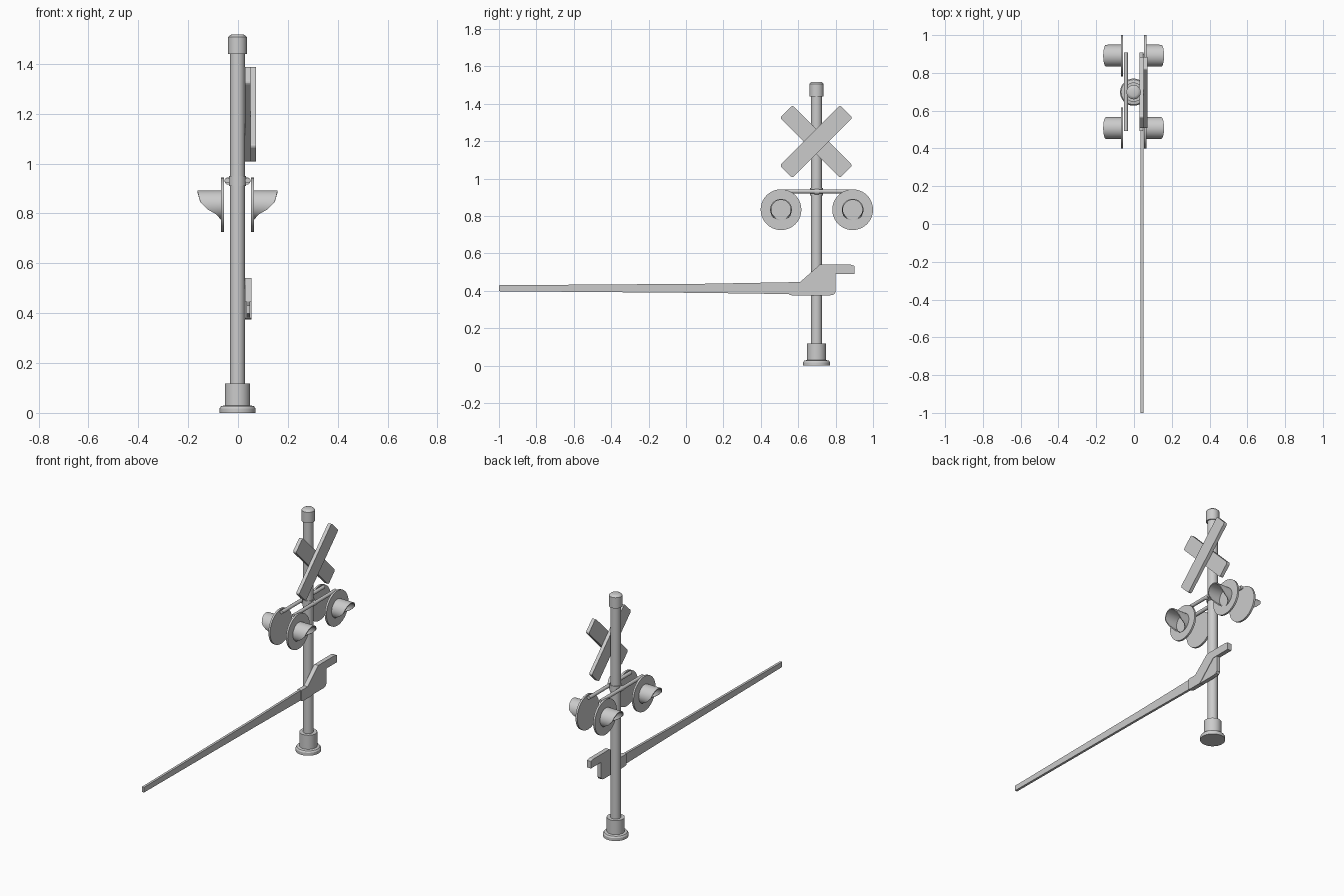
import bpy, bmesh
from math import sin, cos, pi, radians

if "Cube" in bpy.data.objects:
    bpy.data.objects.remove(bpy.data.objects["Cube"])

CX, CY = -0.002, 0.698      # pole axis


def finish(name, bm, smooth=True):
    bmesh.ops.recalc_face_normals(bm, faces=bm.faces[:])
    me = bpy.data.meshes.new(name)
    bm.to_mesh(me)
    bm.free()
    ob = bpy.data.objects.new(name, me)
    bpy.context.collection.objects.link(ob)
    if smooth:
        bpy.ops.object.select_all(action='DESELECT')
        ob.select_set(True)
        bpy.context.view_layer.objects.active = ob
        bpy.ops.object.shade_smooth_by_angle(angle=radians(30))
    return ob


def lathe(name, profile, loc, rot=(0, 0, 0), n=32):
    """Closed solid of revolution from (radius, height) pairs."""
    bm = bmesh.new()
    rings = [[bm.verts.new((r * cos(2 * pi * i / n), r * sin(2 * pi * i / n), h))
              for i in range(n)] for r, h in profile]
    for a, b in zip(rings, rings[1:]):
        for i in range(n):
            j = (i + 1) % n
            bm.faces.new((a[i], a[j], b[j], b[i]))
    bm.faces.new(rings[0])
    bm.faces.new(rings[-1])
    ob = finish(name, bm)
    ob.location, ob.rotation_euler = loc, rot
    return ob


def plate(name, outline, x0, x1):
    """Outline of (y, z) points extruded along x."""
    bm = bmesh.new()
    face = bm.faces.new([bm.verts.new((x0, y, z)) for y, z in outline])
    ext = bmesh.ops.extrude_face_region(bm, geom=[face])
    for v in ext['geom']:
        if isinstance(v, bmesh.types.BMVert):
            v.co.x = x1
    return finish(name, bm, False)


def hood_length(t):
    """Visor reach at relative height t (-1 bottom, 1 top)."""
    pts = [(-1, .002), (-.65, .019), (-.3, .055), (.2, .083), (1, .095)]
    for (a, la), (b, lb) in zip(pts, pts[1:]):
        if t <= b:
            return la + (lb - la) * (t - a) / (b - a)
    return pts[-1][1]


def hood(name, side, y, z, r=0.058, thick=0.006, n=40):
    bm = bmesh.new()
    loops = []
    for i in range(n):
        a = 2 * pi * i / n
        base, tip = side * 0.064, side * (0.066 + hood_length(sin(a)))
        loops.append([bm.verts.new((CX + x, y + q * cos(a), z + q * sin(a)))
                      for x, q in ((base, r), (tip, r), (tip, r - thick), (base, r - thick))])
    for i in range(n):
        a, b = loops[i], loops[(i + 1) % n]
        for k in range(4):
            m = (k + 1) % 4
            bm.faces.new((a[k], a[m], b[m], b[k]))
    return finish(name, bm)


# Pole with base and cap
lathe("pole", [(.03, .05), (.03, 1.46)], (CX, CY, 0))
lathe("pole_base", [(.072, 0), (.072, .018), (.066, .027), (.051, .03), (.051, .118)], (CX, CY, 0))
lathe("pole_cap", [(.038, 1.44), (.038, 1.507), (.03, 1.515), (.022, 1.518)], (CX, CY, 0))

# Crossed boards, front one rising towards the back
for name, angle, x in (("cross_board_rear", 45, .039), ("cross_board_front", -45, .0605)):
    bpy.ops.mesh.primitive_cube_add(size=1, location=(x, CY - .002, 1.198),
                                    rotation=(radians(angle), 0, 0))
    board = bpy.context.object
    board.name = name
    board.scale = (.022, .095, .455)
    bpy.ops.object.transform_apply(location=False, rotation=False, scale=True)
    bm = bmesh.new()
    bm.from_mesh(board.data)
    edges = [e for e in bm.edges if abs(e.verts[0].co.x - e.verts[1].co.x) > .01]
    bmesh.ops.bevel(bm, geom=edges, offset=.012, segments=3, profile=.5, affect='EDGES')
    bm.to_mesh(board.data)
    bm.free()

# Lamps on both faces: support rod, clamp, target discs and visors
lathe("lamp_clamp", [(.034, .91), (.034, .95)], (CX, CY, 0))
for side, label in ((1, "right"), (-1, "left")):
    lathe("lamp_rod_" + label, [(.011, -.208), (.011, .208)],
          (CX + side * .041, CY + .002, .932), (pi / 2, 0, 0), 16)
    lathe("rod_stub_" + label, [(.015, -.012), (.015, .012)],
          (CX + side * .037, CY, .93), (pi / 2, 0, 0), 16)
    for y, end in ((.508, "near"), (.891, "far")):
        lathe(f"lamp_disc_{label}_{end}", [(.109, -.006), (.109, .006)],
              (CX + side * .061, y, .834), (0, pi / 2, 0), 40)
        hood(f"lamp_hood_{label}_{end}", side, y, .834)

# Barrier arm, cranked bracket and lower web
plate("barrier_arm", [(-1, .398), (.1, .389), (.6, .382), (.6, .447), (.1, .438), (-1, .43)],
      .034, .049)
plate("arm_bracket", [(.55, .38), (.57, .375), (.65, .375), (.77, .49), (.9, .49), (.9, .534),
                      (.88, .54), (.715, .54), (.61, .447), (.55, .447)], .028, .055)
plate("bracket_web", [(.64, .376), (.77, .376), (.79, .38), (.8, .393), (.8, .5), (.75, .5)],
      .028, .052)
